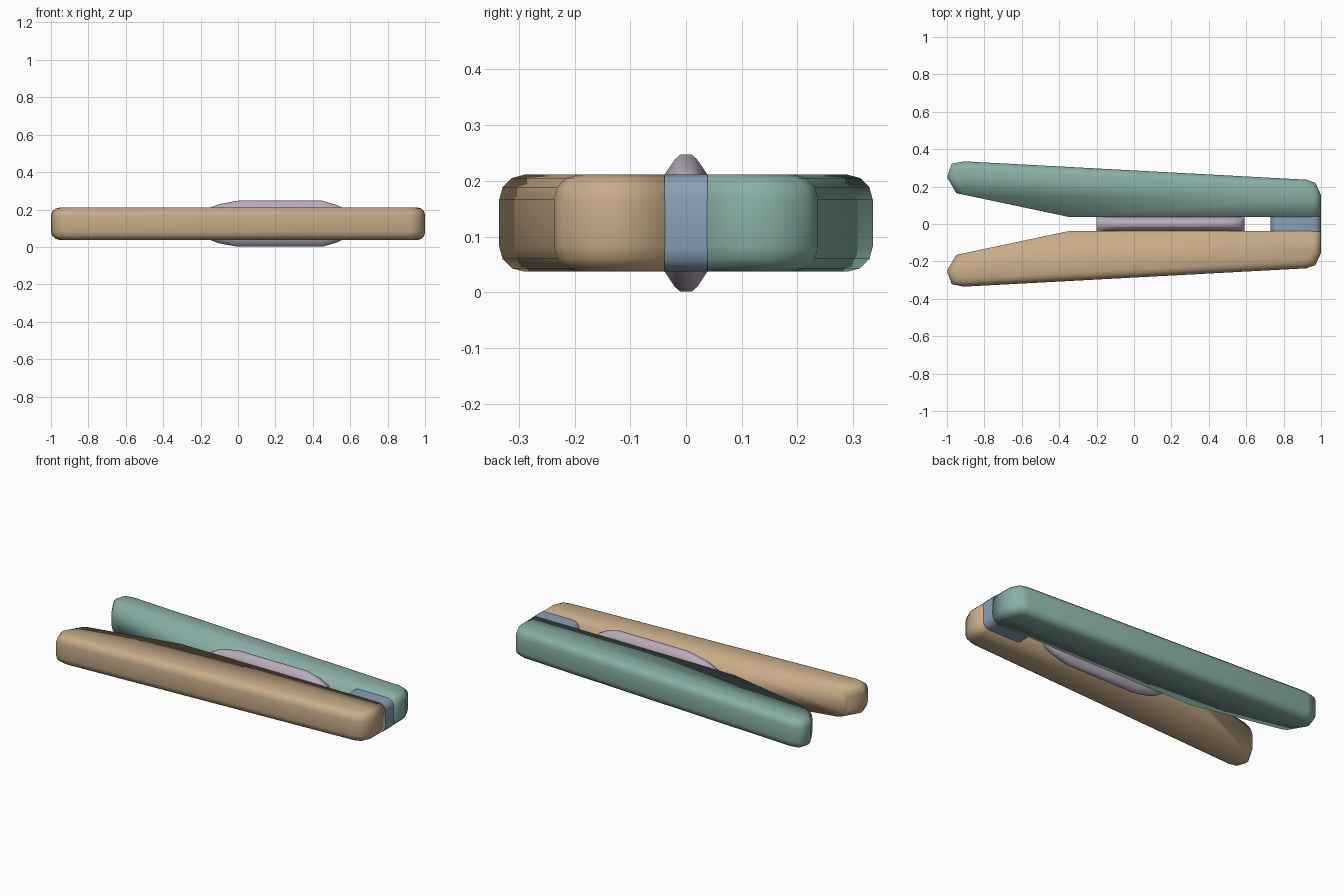
import bpy
import bmesh

cube = bpy.data.objects.get("Cube")
if cube:
    bpy.data.objects.remove(cube, do_unlink=True)

MID_Z = 0.124   # height of the horizontal symmetry plane
INNER = 0.038   # half the gap between the arms
HALF_H = 0.087  # half the arm height


def material(name, rgb):
    mat = bpy.data.materials.new(name)
    mat.use_nodes = True
    color = (*rgb, 1.0)
    mat.diffuse_color = color
    mat.node_tree.nodes["Principled BSDF"].inputs["Base Color"].default_value = color
    return mat


def loft(bm, rings):
    """Skin a list of equal-sized closed rings and cap both ends."""
    loops = [[bm.verts.new(p) for p in ring] for ring in rings]
    for a, b in zip(loops, loops[1:]):
        for i in range(len(a)):
            j = (i + 1) % len(a)
            bm.faces.new((a[i], a[j], b[j], b[i]))
    bm.faces.new(loops[0])
    bm.faces.new(loops[-1])


def finish(bm, name, mat):
    bmesh.ops.recalc_face_normals(bm, faces=bm.faces[:])
    mesh = bpy.data.meshes.new(name)
    bm.to_mesh(mesh)
    bm.free()
    for poly in mesh.polygons:
        poly.use_smooth = True
    mesh.materials.append(mat)
    obj = bpy.data.objects.new(name, mesh)
    bpy.context.collection.objects.link(obj)
    return obj


tan = material("warm tan", (0.58, 0.41, 0.245))
teal = material("soft teal", (0.25, 0.43, 0.38))
blue = material("dusty blue", (0.25, 0.35, 0.48))
mauve = material("pale mauve", (0.49, 0.41, 0.50))

# Arms: tapered plan outline, rounded along the outside and both tips
arm_plan = [(1.0, INNER), (-0.35, INNER), (-0.95, 0.165), (-1.0, 0.25),
            (-0.975, 0.322), (-0.91, 0.335), (0.92, 0.237), (0.97, 0.22),
            (1.0, 0.155)]


def arm(name, side, mat):
    bm = bmesh.new()
    loft(bm, [[(x, side * y, MID_Z + s * HALF_H) for x, y in arm_plan]
              for s in (-1, 1)])
    rim = []
    for e in bm.edges:
        a, b = (v.co for v in e.verts)
        on_gap = min(abs(a.y), abs(b.y)) < 0.05 and min(a.x, b.x) < 0.9
        if abs(a.z - b.z) < 0.01 and not on_gap:
            rim.append(e)
    bmesh.ops.bevel(bm, geom=rim, offset=0.045, segments=3, profile=0.5,
                    affect='EDGES')
    return finish(bm, name, mat)


arm("front_arm", -1, tan)
arm("back_arm", 1, teal)

# Centre insert: long lens outline that narrows toward its rim
lens_top = [(-0.2, 0.055), (-0.15, 0.086), (-0.1, 0.105), (0.0, 0.123),
            (0.45, 0.123), (0.53, 0.1), (0.57, 0.08), (0.59, 0.05)]
lens = lens_top + [(x, -z) for x, z in reversed(lens_top)]
half = [(INNER + 0.001, 0.7), (0.02, 0.93), (0.01, 1.0)]
levels = [(-y, s) for y, s in half] + half[::-1]
bm = bmesh.new()
loft(bm, [[(x, y, MID_Z + z * s) for x, z in lens] for y, s in levels])
finish(bm, "centre_insert", mauve)

# End spacer: block between the arms with rounded corners
block = [(0.73, -1), (1.0, -1), (1.0, 1), (0.73, 1)]
bm = bmesh.new()
loft(bm, [[(x, y, MID_Z + s * HALF_H) for x, s in block]
          for y in (-INNER - 0.001, INNER + 0.001)])
corners = [e for e in bm.edges if abs(e.verts[0].co.y - e.verts[1].co.y) > 0.01]
bmesh.ops.bevel(bm, geom=corners, offset=0.04, segments=3, profile=0.5,
                affect='EDGES')
spacer = finish(bm, "end_spacer", blue)

# Keep the spacer's and insert's flat sides crisp
bpy.ops.object.select_all(action='DESELECT')
for name in ("end_spacer", "centre_insert"):
    bpy.data.objects[name].select_set(True)
bpy.context.view_layer.objects.active = spacer
bpy.ops.object.shade_smooth_by_angle(angle=0.8)
